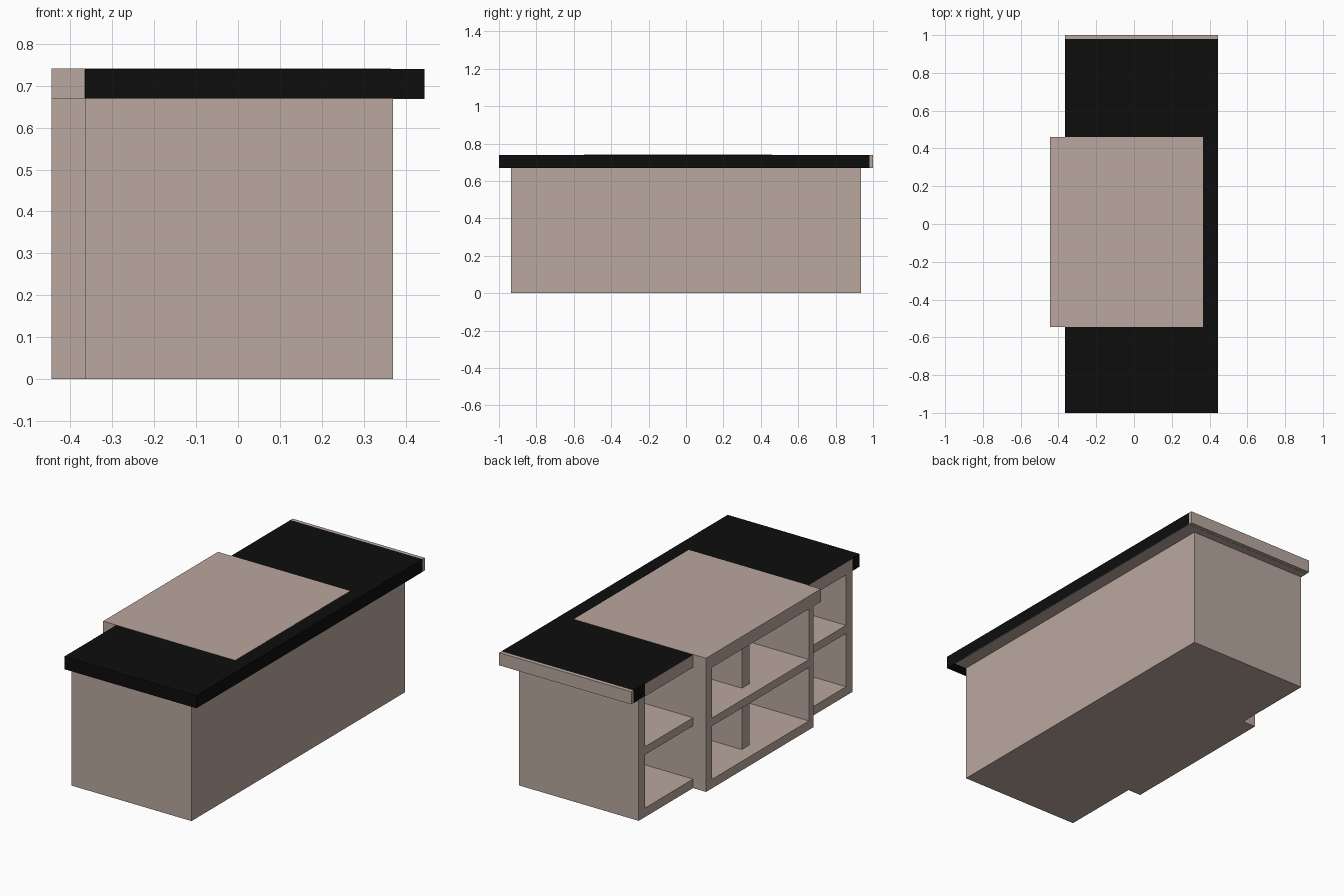
import bpy

if "Cube" in bpy.data.objects:
    bpy.data.objects.remove(bpy.data.objects["Cube"])


def material(name, rgb):
    m = bpy.data.materials.new(name)
    m.diffuse_color = (*rgb, 1)
    m.use_nodes = True
    m.node_tree.nodes["Principled BSDF"].inputs["Base Color"].default_value = m.diffuse_color
    return m


WOOD = material("warm_taupe", (0.49, 0.39, 0.345))
BLACK = material("black", (0.004, 0.004, 0.004))


def box(name, x, y, z, mat=WOOD):
    """Axis-aligned box from (min, max) ranges."""
    bpy.ops.mesh.primitive_cube_add(
        size=1, location=[(a + b) / 2 for a, b in (x, y, z)])
    o = bpy.context.object
    o.name = name
    o.scale = [b - a for a, b in (x, y, z)]
    bpy.ops.object.transform_apply(location=False, rotation=False, scale=True)
    o.data.materials.append(mat)
    return o


BACK, FACE, PROUD = 0.37, -0.365, -0.445   # x planes
END, H, TOP = 0.935, 0.67, 0.74
SHELF = (0.345, 0.39)

# Cabinet carcass, open on the -x side
box("closed_panel", (BACK - 0.05, BACK), (-END, END), (0, H))
for name, sign in (("near", -1), ("far", 1)):
    y = sorted((sign * END, sign * (END - 0.055)))
    box(name + "_end_panel", (FACE, BACK - 0.05), y, (0, H))
box("bottom_panel", (FACE, BACK - 0.05), (-END + 0.055, END - 0.055), (0, 0.05))
box("middle_shelf", (FACE, BACK - 0.05), (-END + 0.055, END - 0.055), SHELF)
box("centre_divider", (FACE, BACK - 0.05), (-0.035, 0.032), (0.05, H))

# Projecting middle section: side walls run full depth
box("middle_wall_far", (PROUD, BACK - 0.05), (0.41, 0.46), (0, H))
box("middle_wall_near", (PROUD, BACK - 0.05), (-0.48, -0.44), (0, H))
box("middle_bottom", (PROUD, FACE), (-0.44, 0.41), (0, 0.05))
box("middle_shelf_extension", (PROUD, FACE), (-0.44, 0.41), SHELF)

# Worktop with taupe end strip, underside and shelf-side rail
box("worktop", (FACE, 0.445), (-1, 0.98), (H, TOP), BLACK)
box("worktop_end_strip", (FACE, 0.445), (0.98, 1), (H, TOP))
box("worktop_underside", (FACE, 0.445), (-END, 0.98), (H - 0.001, H + 0.0005))
box("worktop_rail", (FACE - 0.001, FACE + 0.01), (-END, 0.88), (H, TOP - 0.001))

# Raised slab over the middle section
box("middle_top_slab", (PROUD, 0.365), (-0.545, 0.46), (H, TOP + 0.001))
